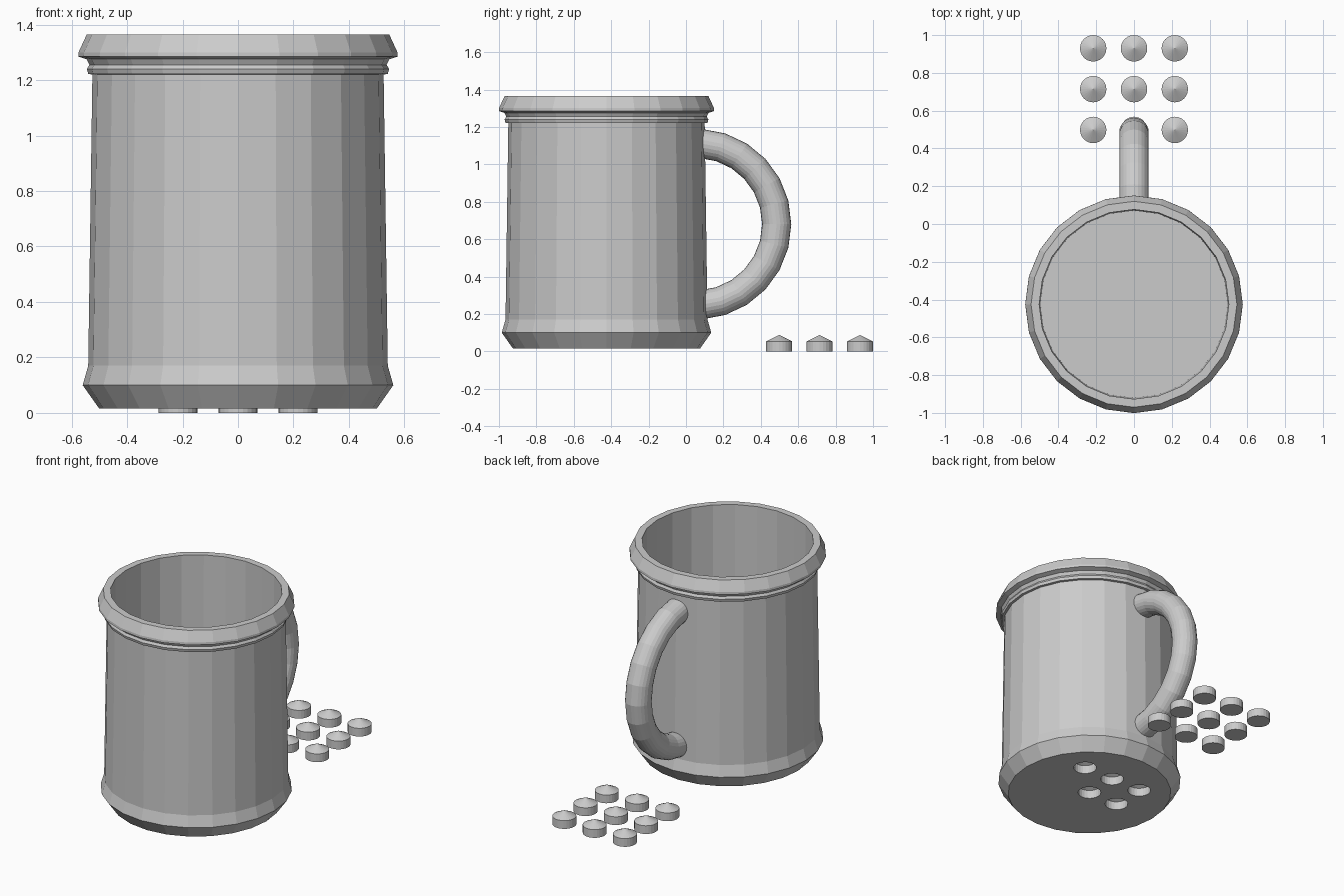
import bpy
import bmesh
from math import radians
from mathutils import Matrix, Vector

old = bpy.data.objects.get("Cube")
if old:
    bpy.data.objects.remove(old, do_unlink=True)

# Single grey material
grey = bpy.data.materials.new("plain grey")
grey.use_nodes = True
grey.diffuse_color = (0.6, 0.6, 0.6, 1)
grey.node_tree.nodes["Principled BSDF"].inputs["Base Color"].default_value = (0.6, 0.6, 0.6, 1)


def finish(bm, name, location=(0, 0, 0)):
    bmesh.ops.remove_doubles(bm, verts=bm.verts, dist=0.0001)
    bmesh.ops.recalc_face_normals(bm, faces=bm.faces)
    mesh = bpy.data.meshes.new(name)
    bm.to_mesh(mesh)
    bm.free()
    mesh.materials.append(grey)
    obj = bpy.data.objects.new(name, mesh)
    obj.location = location
    bpy.context.collection.objects.link(obj)
    return obj


def lathe(name, profile, location, sides=24):
    """Turn a (radius, height) profile around the vertical axis."""
    bm = bmesh.new()
    verts = [bm.verts.new((r, 0, z)) for r, z in profile]
    edges = [bm.edges.new(pair) for pair in zip(verts, verts[1:])]
    bmesh.ops.spin(bm, geom=verts + edges, cent=(0, 0, 0), axis=(0, 0, 1),
                   angle=radians(360), steps=sides)
    return finish(bm, name, location)


MUG_Y = -0.425
PITCH = 0.216

# Mug body: base, flared foot, wall, ribbed collar, rim and hollow inside
body = lathe("mug_body", [
    (0, 0.015), (0.5, 0.015), (0.56, 0.1), (0.54, 0.17),
    (0.525, 1.22), (0.54, 1.222), (0.545, 1.24), (0.536, 1.255),
    (0.546, 1.275), (0.576, 1.285), (0.575, 1.3), (0.545, 1.365),
    (0.502, 1.365), (0.496, 0.13), (0, 0.13)], (0, MUG_Y, 0))

# Peg holes in the underside of the base
for column, row in [(-1, 1), (0, 1), (1, 1), (-1, 0), (0, 0)]:
    cutter = lathe("hole_cutter", [(0, -0.05), (0.07, -0.05), (0.07, 0.07), (0, 0.1)],
                   (column * PITCH, MUG_Y + row * PITCH, 0))
    cutter.hide_render = True
    cut = body.modifiers.new("peg hole", "BOOLEAN")
    cut.operation = "DIFFERENCE"
    cut.solver = "EXACT"
    cut.object = cutter
    bpy.context.view_layer.objects.active = body
    bpy.ops.object.modifier_apply(modifier=cut.name)
    bpy.data.objects.remove(cutter, do_unlink=True)

# Handle: a round tube swept through nearly half a circle
centre = Vector((0, 0.053, 0.68))
lead = radians(3.6)
bm = bmesh.new()
ring = bmesh.ops.create_circle(
    bm, segments=24, radius=0.078, cap_ends=False,
    matrix=Matrix.Translation(centre) @ Matrix.Rotation(-lead, 4, "X")
    @ Matrix.Translation((0, 0, 0.432)) @ Matrix.Rotation(radians(90), 4, "X"))["verts"]
bmesh.ops.spin(bm, geom=ring + bm.edges[:], cent=centre, axis=(-1, 0, 0),
               angle=radians(180) - 2 * lead, steps=12)
bmesh.ops.holes_fill(bm, edges=[e for e in bm.edges if e.is_boundary], sides=0)
finish(bm, "handle")

# Loose pegs with pointed tops, in a square grid behind the mug
for row in range(3):
    for column in (-1, 0, 1):
        lathe("peg", [(0, 0), (0.07, 0), (0.07, 0.053), (0, 0.088)],
              (column * PITCH, 0.498 + row * PITCH, 0))
